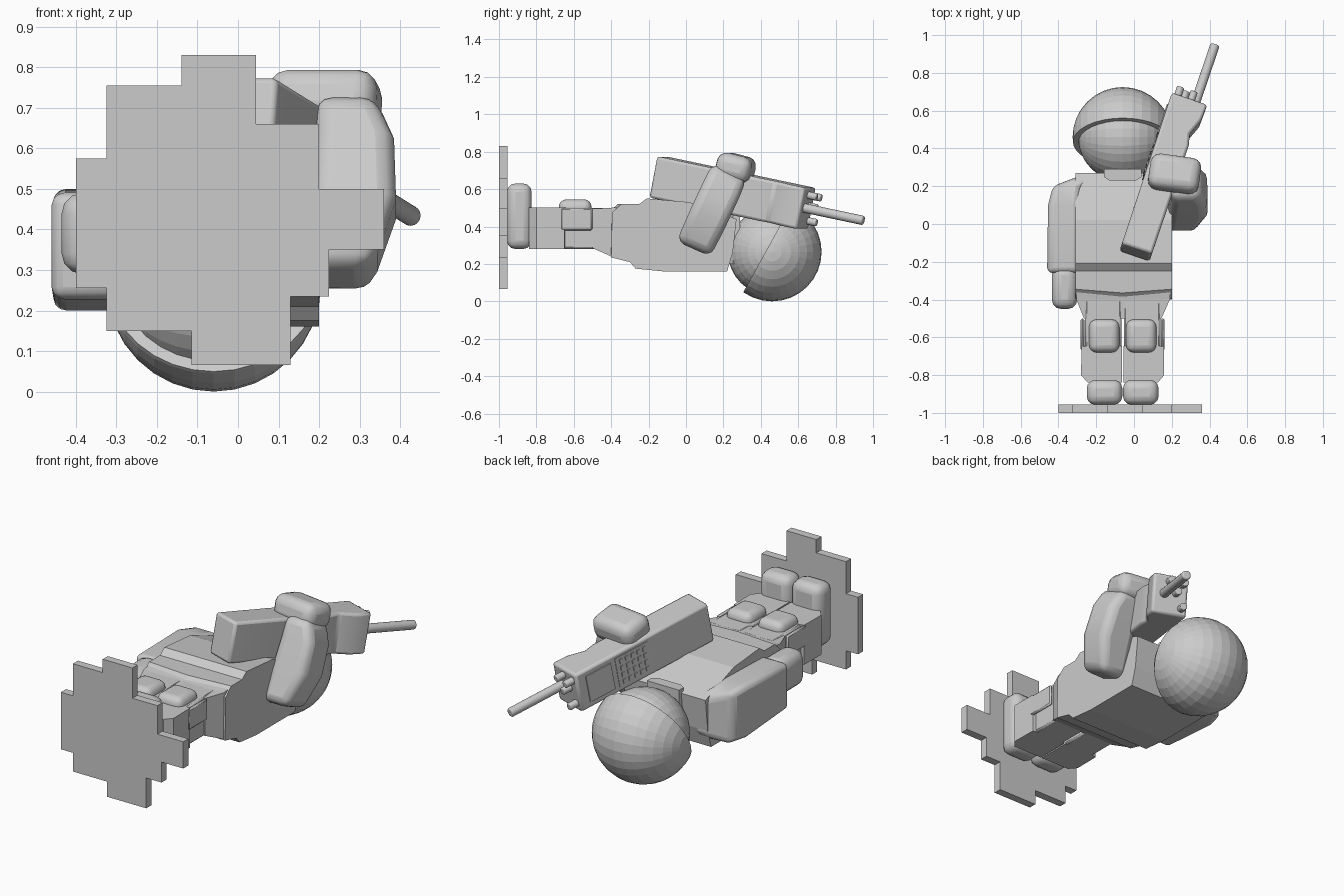
import bpy, bmesh, math
from mathutils import Vector, Matrix

cube = bpy.data.objects.get("Cube")
if cube:
    bpy.data.objects.remove(cube)

grey = bpy.data.materials.new("plain_grey")
grey.use_nodes = True
grey.diffuse_color = (0.6, 0.6, 0.6, 1)
grey.node_tree.nodes["Principled BSDF"].inputs["Base Color"].default_value = (0.6, 0.6, 0.6, 1)


def finish(name, bm, matrix=None, bevel=0, segments=3, smooth=True):
    """Turn a bmesh into a named object with optional rounded edges."""
    bmesh.ops.recalc_face_normals(bm, faces=bm.faces)
    mesh = bpy.data.meshes.new(name)
    bm.to_mesh(mesh)
    bm.free()
    mesh.materials.append(grey)
    ob = bpy.data.objects.new(name, mesh)
    bpy.context.collection.objects.link(ob)
    if matrix:
        ob.matrix_world = matrix
    if bevel:
        mod = ob.modifiers.new("rounding", 'BEVEL')
        mod.width, mod.segments, mod.limit_method = bevel, segments, 'ANGLE'
    if smooth:
        bpy.ops.object.select_all(action='DESELECT')
        ob.select_set(True)
        bpy.context.view_layer.objects.active = ob
        bpy.ops.object.shade_smooth_by_angle(angle=math.radians(35))
    return ob


def box(name, lo, hi, matrix=None, **kw):
    lo, hi = Vector(lo), Vector(hi)
    bm = bmesh.new()
    bmesh.ops.create_cube(bm, size=1)
    for v in bm.verts:
        v.co = (lo + hi) / 2 + v.co * (hi - lo)
    return finish(name, bm, matrix, **kw)


def prism(name, points, axis, start, end, matrix=None, **kw):
    """Extrude a 2D outline along one axis."""
    bm = bmesh.new()
    def place(p, d):
        c = list(p)
        c.insert(axis, d)
        return bm.verts.new(c)
    face = bm.faces.new([place(p, start) for p in points])
    out = bmesh.ops.extrude_face_region(bm, geom=[face])
    shift = Vector((0, 0, 0))
    shift[axis] = end - start
    bmesh.ops.translate(bm, vec=shift, verts=[g for g in out["geom"] if isinstance(g, bmesh.types.BMVert)])
    return finish(name, bm, matrix, **kw)


def loft(name, sections, **kw):
    """Skin equal-length rings of points and cap both ends."""
    bm = bmesh.new()
    rings = [[bm.verts.new(p) for p in s] for s in sections]
    for a, b in zip(rings, rings[1:]):
        for i in range(len(a)):
            j = (i + 1) % len(a)
            bm.faces.new((a[i], a[j], b[j], b[i]))
    bm.faces.new(rings[0])
    bm.faces.new(rings[-1])
    return finish(name, bm, **kw)


def rod(name, u, w, v0, v1, r, matrix, sides=16, **kw):
    bm = bmesh.new()
    bmesh.ops.create_cone(bm, cap_ends=True, segments=sides, radius1=r, radius2=r, depth=v1 - v0,
                          matrix=Matrix.Translation((u, (v0 + v1) / 2, w)) @ Matrix.Rotation(math.pi / 2, 4, 'X'))
    return finish(name, bm, matrix, **kw)


# Stepped foot plate
plate = [(-.14, .83), (.045, .83), (.045, .66), (.2, .66), (.2, .5), (.36, .5), (.36, .35),
         (.225, .35), (.225, .235), (.13, .235), (.13, .065), (-.115, .065), (-.115, .15),
         (-.325, .15), (-.325, .255), (-.4, .255), (-.4, .575), (-.325, .575), (-.325, .755), (-.14, .755)]
prism("foot_plate", plate, 1, -1, -.955, smooth=False)

# Legs, boots and knee pads, mirrored about the body centre
MID = -.06
for side, s in (("right", -1), ("left", 1)):
    def span(a, b):
        return sorted((MID + s * a, MID + s * b))
    x0, x1 = span(.002, .19)
    box(side + "_boot", (x0, -.957, .28), (x1, -.825, .63), bevel=.045)
    x0, x1 = span(.006, .2)
    box(side + "_thigh", (x0, -.7, .28), (x1, -.4, .5), bevel=.01, segments=1)
    shin = [(MID + s * a, y) for a, y in ((.004, -.84), (.185, -.84), (.22, -.8), (.218, -.65), (.19, -.645), (.004, -.645))]
    prism(side + "_shin", shin, 2, .28, .502, smooth=False)
    x0, x1 = span(.203, .222)
    box(side + "_knee_strap", (x0, -.67, .38), (x1, -.5, .5), bevel=.008, segments=1)
    x0, x1 = span(.018, .178)
    box(side + "_knee_pad", (x0, -.68, .46), (x1, -.505, .545), bevel=.04, segments=4)

# Hips taper into the legs
def rect(y, x0, x1, z0, z1):
    return [(x0, y, z0), (x1, y, z0), (x1, y, z1), (x0, y, z1)]

loft("hips", [rect(-.5, -.265, .145, .285, .495), rect(-.4, -.305, .19, .24, .5), rect(-.33, -.305, .195, .22, .51)], smooth=False)

# Torso, with a V-shaped hem and a belt step
bm = bmesh.new()
profile = [(-.4, .235), (-.3, .21), (-.27, .175), (-.12, .16), (.22, .16), (.25, .26), (.27, .44),
           (.02, .53), (-.21, .55), (-.25, .52), (-.345, .52), (-.395, .475)]
rings = []
for x in (-.31, MID, .2):
    dy = -.02 if x == MID else 0
    rings.append([bm.verts.new((x, y + (dy if y < -.33 and z > .4 else 0), z)) for y, z in profile])
n = len(profile)
for a, b in zip(rings, rings[1:]):
    for i in range(n):
        bm.faces.new((a[i], a[(i + 1) % n], b[(i + 1) % n], b[i]))
bm.faces.new(rings[0])
bm.faces.new(rings[-1])
finish("torso", bm, smooth=False)
prism("collar", [(-.16, .29), (-.16, .25), (-.13, .23), (.01, .23), (.04, .25), (.04, .29)], 2, .2, .465, smooth=False)

# Lowered arm and hand
loft("right_arm", [rect(-.26, -.46, -.29, .23, .49), rect(.1, -.455, -.29, .2, .5), rect(.2, -.43, -.28, .2, .48),
                   rect(.25, -.3, -.22, .22, .44)], bevel=.045)
box("right_hand", (-.435, -.45, .29), (-.3, -.22, .49), bevel=.05)

# Raised arm: tilted sections bulging at the elbow, then the gripping hand
def tilted(c, x0, x1, h):
    y, z = c
    d = Vector((0, .91, -.41)) * h
    return [Vector((x, y, z)) + d * k for x, k in ((x0, -1), (x1, -1), (x1, 1), (x0, 1))]

loft("left_arm", [tilted((.04, .28), .16, .33, .1), tilted((.12, .45), .18, .39, .105),
                  tilted((.19, .6), .19, .385, .105), tilted((.235, .7), .19, .34, .1)], bevel=.045)
grip = Matrix.Translation((.215, .265, .715)) @ Matrix.Rotation(-.14, 4, 'Z') @ Matrix.Rotation(-.25, 4, 'X')
box("left_hand", (-.135, -.095, -.07), (.135, .095, .07), grip, bevel=.05)

# Helmet shell, cut by a slanted plane and hollowed at the face
head = Vector((MID, .46, .265))
facing = Vector((0, -.87, .48)).normalized()

def ball(radius):
    b = bmesh.new()
    bmesh.ops.create_uvsphere(b, u_segments=32, v_segments=16, radius=radius,
                              matrix=Matrix.Translation(head) @ Matrix.Rotation(math.pi / 2, 4, 'Y'))
    return b

bm = ball(.265)
cut = bmesh.ops.bisect_plane(bm, geom=bm.verts[:] + bm.edges[:] + bm.faces[:], plane_co=head + facing * .03,
                             plane_no=facing, clear_outer=True)
bmesh.ops.contextual_create(bm, geom=[e for e in bm.edges if e.is_boundary])
finish("helmet", bm, smooth=False)
finish("visor", ball(.236), smooth=False)

# Handset in its own frame: u across, v along, w up
v = Vector((.275, .805, -.17)).normalized()
u = Vector((.947, -.32, 0)).normalized()
w = u.cross(v)
frame = Matrix((u, v, w)).transposed().to_4x4()
frame.translation = (.015, -.13, .775)
body = [(-.083, 0), (.085, 0), (.085, .62), (.07, .68), (.105, .77), (.108, .86), (-.09, .86)]
prism("handset", body, 2, -.225, 0, frame, bevel=.014, segments=2)
box("handset_screen", (-.095, .64, -.19), (-.086, .8, -.035), frame, smooth=False)
box("handset_keypad", (-.091, .4, -.2), (-.083, .61, -.025), frame, smooth=False)
for i in range(5):
    for j in range(4):
        a, b = .42 + i * .037, -.185 + j * .04
        box("handset_key", (-.096, a, b), (-.09, a + .018, b + .024), frame, smooth=False)
rod("antenna", .045, -.11, .84, 1.2, .025, frame, bevel=.008)
for ku, kw in ((-.055, -.045), (-.02, -.1), (-.055, -.18), (.02, -.04)):
    rod("handset_knob", ku, kw, .85, .91, .02, frame, bevel=.005)
